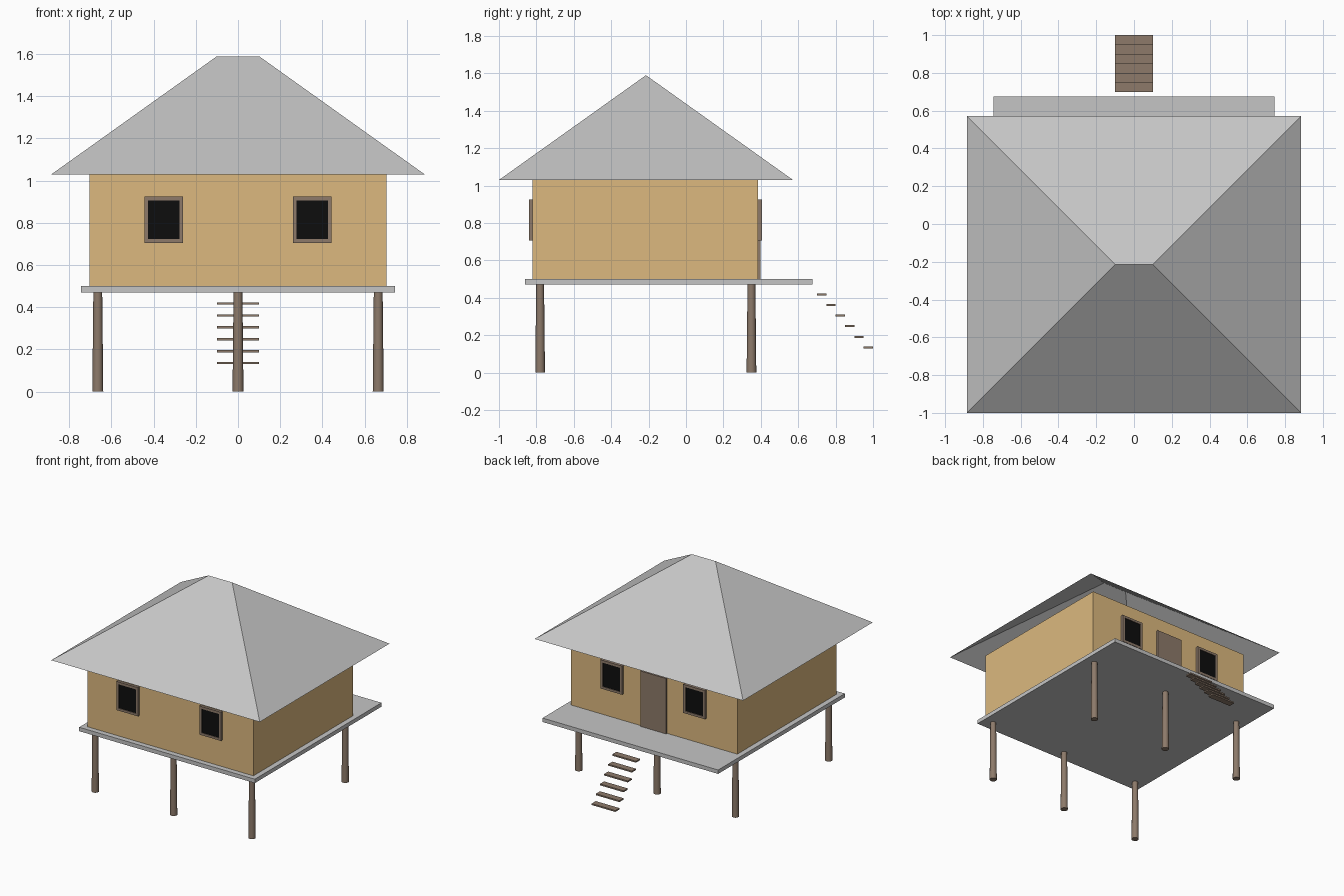
import bpy, bmesh, math

if "Cube" in bpy.data.objects:
    bpy.data.objects.remove(bpy.data.objects["Cube"])

def lin(c):
    c /= 255
    return c / 12.92 if c <= 0.04045 else ((c + 0.055) / 1.055) ** 2.4

def material(name, r, g, b):
    m = bpy.data.materials.new(name)
    m.diffuse_color = (lin(r), lin(g), lin(b), 1)
    m.use_nodes = True
    m.node_tree.nodes["Principled BSDF"].inputs["Base Color"].default_value = m.diffuse_color
    return m

GREY = material("light_grey", 197, 197, 197)
TAN = material("tan_wall", 220, 185, 127)
WOOD = material("brown_wood", 141, 122, 106)
BLACK = material("dark_glass", 13, 13, 13)

def finish(name, bm, mat):
    me = bpy.data.meshes.new(name)
    bm.to_mesh(me)
    bm.free()
    me.materials.append(mat)
    ob = bpy.data.objects.new(name, me)
    bpy.context.collection.objects.link(ob)
    return ob

def box(name, x0, x1, y0, y1, z0, z1, mat):
    bm = bmesh.new()
    bmesh.ops.create_cube(bm, size=1)
    for v in bm.verts:
        v.co = (x1 if v.co.x > 0 else x0,
                y1 if v.co.y > 0 else y0,
                z1 if v.co.z > 0 else z0)
    return finish(name, bm, mat)

# Platform and house body
box("platform", -0.745, 0.745, -0.86, 0.675, 0.47, 0.50, GREY)
FRONT, BACK = -0.82, 0.385
box("walls", -0.705, 0.705, FRONT, BACK, 0.50, 1.03, TAN)

# Hipped roof, an open shell
bm = bmesh.new()
a, b, c, d = [bm.verts.new((x, y, 1.03)) for x, y in
              ((-0.885, -1), (0.885, -1), (0.885, 0.572), (-0.885, 0.572))]
l, r = [bm.verts.new((x, -0.214, 1.59)) for x in (-0.1, 0.1)]
for f in ((a, b, r, l), (b, c, r), (c, d, l, r), (d, a, l)):
    bm.faces.new(f)
finish("roof", bm, GREY)

# Six slightly tapered stilts
for y, row in ((-0.78, "front"), (0.35, "back")):
    for x, col in ((-0.665, "left"), (0, "middle"), (0.665, "right")):
        bm = bmesh.new()
        bmesh.ops.create_cone(bm, cap_ends=True, segments=16, radius1=0.026,
                              radius2=0.021, depth=0.47)
        bmesh.ops.translate(bm, verts=bm.verts, vec=(x, y, 0.235))
        ob = finish(f"stilt_{row}_{col}", bm, WOOD)
        bpy.context.view_layer.objects.active = ob
        ob.select_set(True)
        bpy.ops.object.shade_smooth_by_angle(angle=math.radians(40))
        ob.select_set(False)

# Windows: frame bars around a dark pane, two on the front and two on the back
def window(name, cx, wall, s):
    hw, z0, z1, t = 0.092, 0.705, 0.925, 0.018
    y0, y1 = sorted((wall, wall + s * 0.02))
    for k in (-1, 1):
        xs = sorted((cx + k * hw, cx + k * (hw - t)))
        box(f"{name}_frame_side", *xs, y0, y1, z0, z1, WOOD)
    for za, zb in ((z0, z0 + t), (z1 - t, z1)):
        box(f"{name}_frame_bar", cx - hw + t, cx + hw - t, y0, y1, za, zb, WOOD)
    y0, y1 = sorted((wall + s * 0.006, wall + s * 0.015))
    box(f"{name}_pane", cx - hw + t, cx + hw - t, y0, y1, z0 + t, z1 - t, BLACK)

for side, wall, s in (("front", FRONT, -1), ("back", BACK, 1)):
    for x in (-0.352, 0.352):
        window(f"window_{side}", x, wall, s)

# Door
box("door", -0.11, 0.11, BACK, BACK + 0.012, 0.50, 0.925, WOOD)

# Floating stair treads
for i in range(6):
    y, z = 0.70 + 0.05 * i, 0.417 - 0.0565 * i
    box(f"stair_tread_{i + 1}", -0.1, 0.1, y, y + 0.05, z - 0.005, z + 0.006, WOOD)
